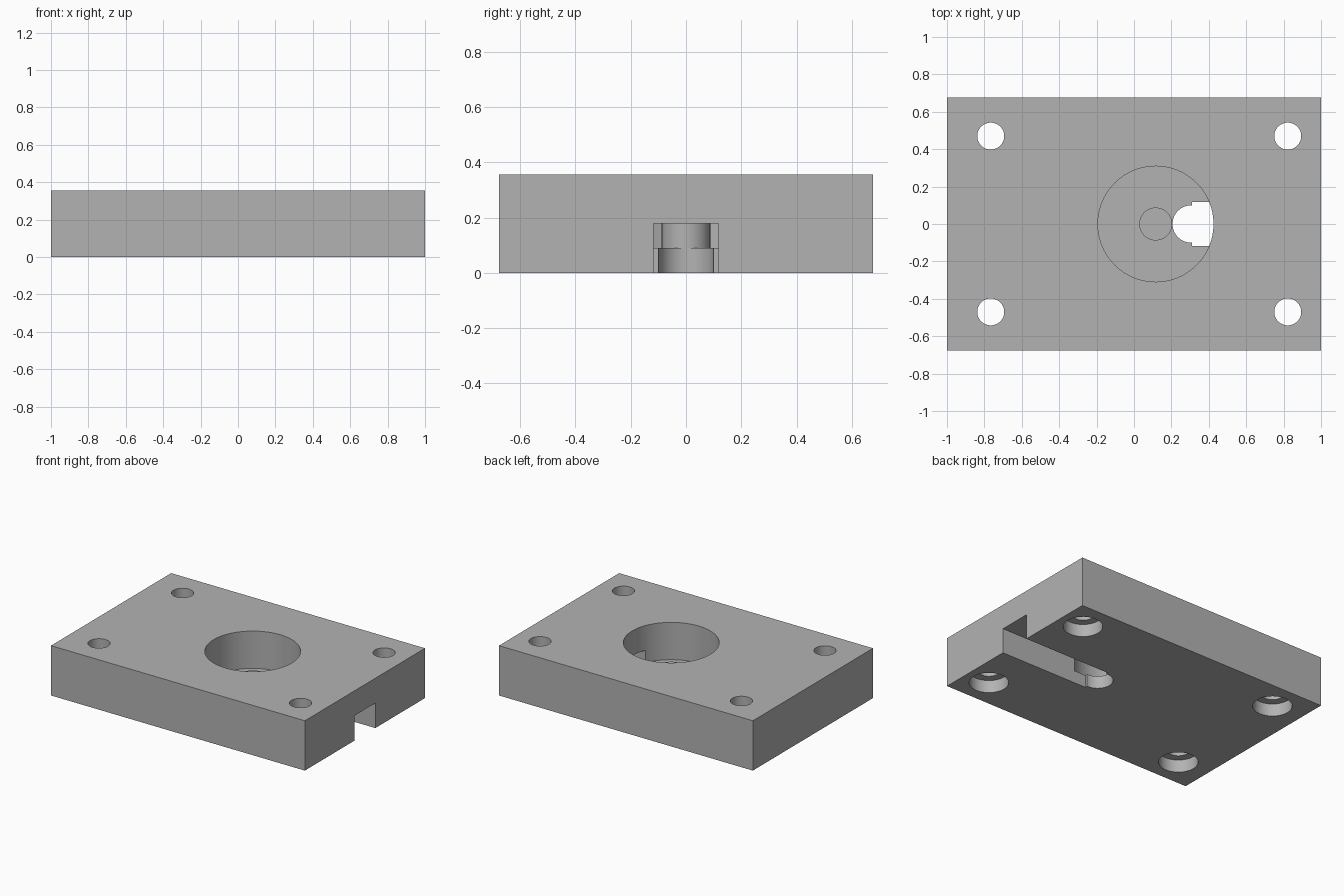
import bpy
import math

if "Cube" in bpy.data.objects:
    bpy.data.objects.remove(bpy.data.objects["Cube"], do_unlink=True)

LENGTH, WIDTH, HEIGHT = 2.0, 1.352, 0.355
FLOOR = 0.089            # pocket floor and counterbore depth
SLOT_TOP = 0.178         # slot ceiling and boss top
CENTRE_X = 0.116         # axis of the pocket and boss
OVER = 0.05              # cutter overshoot

grey = bpy.data.materials.new("plain_grey")
grey.use_nodes = True
colour = (0.45, 0.45, 0.45, 1)
grey.diffuse_color = colour
grey.node_tree.nodes["Principled BSDF"].inputs["Base Color"].default_value = colour


def box(name, x0, x1, width, z0, z1):
    bpy.ops.mesh.primitive_cube_add(size=1, location=((x0 + x1) / 2, 0, (z0 + z1) / 2))
    obj = bpy.context.object
    obj.name = name
    obj.scale = (x1 - x0, width, z1 - z0)
    bpy.ops.object.transform_apply(location=True, rotation=False, scale=True)
    obj.data.materials.append(grey)
    return obj


def cylinder(name, x, y, radius, z0, z1, sides=64):
    bpy.ops.mesh.primitive_cylinder_add(vertices=sides, radius=radius, depth=z1 - z0,
                                        location=(x, y, (z0 + z1) / 2))
    obj = bpy.context.object
    obj.name = name
    obj.data.materials.append(grey)
    return obj


def combine(target, tool, operation="DIFFERENCE"):
    tool.hide_render = True
    mod = target.modifiers.new(tool.name, "BOOLEAN")
    mod.operation = operation
    mod.solver = "EXACT"
    mod.object = tool
    bpy.context.view_layer.objects.active = target
    bpy.ops.object.modifier_apply(modifier=mod.name)
    bpy.data.objects.remove(tool, do_unlink=True)


# Rectangular block
plate = box("base_plate", -LENGTH / 2, LENGTH / 2, WIDTH, 0, HEIGHT)

# Round pocket with a short boss standing on its floor
combine(plate, cylinder("pocket", CENTRE_X, 0, 0.309, FLOOR, HEIGHT + OVER, 96))
combine(plate, cylinder("boss", CENTRE_X, 0, 0.088, FLOOR - 0.03, SLOT_TOP), "UNION")

# Underside slot running out of the +x end, with a rounded inner end
combine(plate, box("slot", 0.31, LENGTH / 2 + OVER, 0.234, -OVER, SLOT_TOP))
combine(plate, cylinder("slot_end", 0.306, 0, 0.1, -OVER, FLOOR + 0.02))

# Four bolt holes, counterbored from below
for x in (-0.766, 0.822):
    for y in (-0.47, 0.47):
        combine(plate, cylinder("bolt_hole", x, y, 0.072, -OVER, HEIGHT + OVER, 48))
        combine(plate, cylinder("counterbore", x, y, 0.127, -OVER, FLOOR, 48))

# Smooth bores with crisp edges
bpy.ops.object.select_all(action="DESELECT")
plate.select_set(True)
bpy.context.view_layer.objects.active = plate
bpy.ops.object.shade_smooth_by_angle(angle=math.radians(30))
